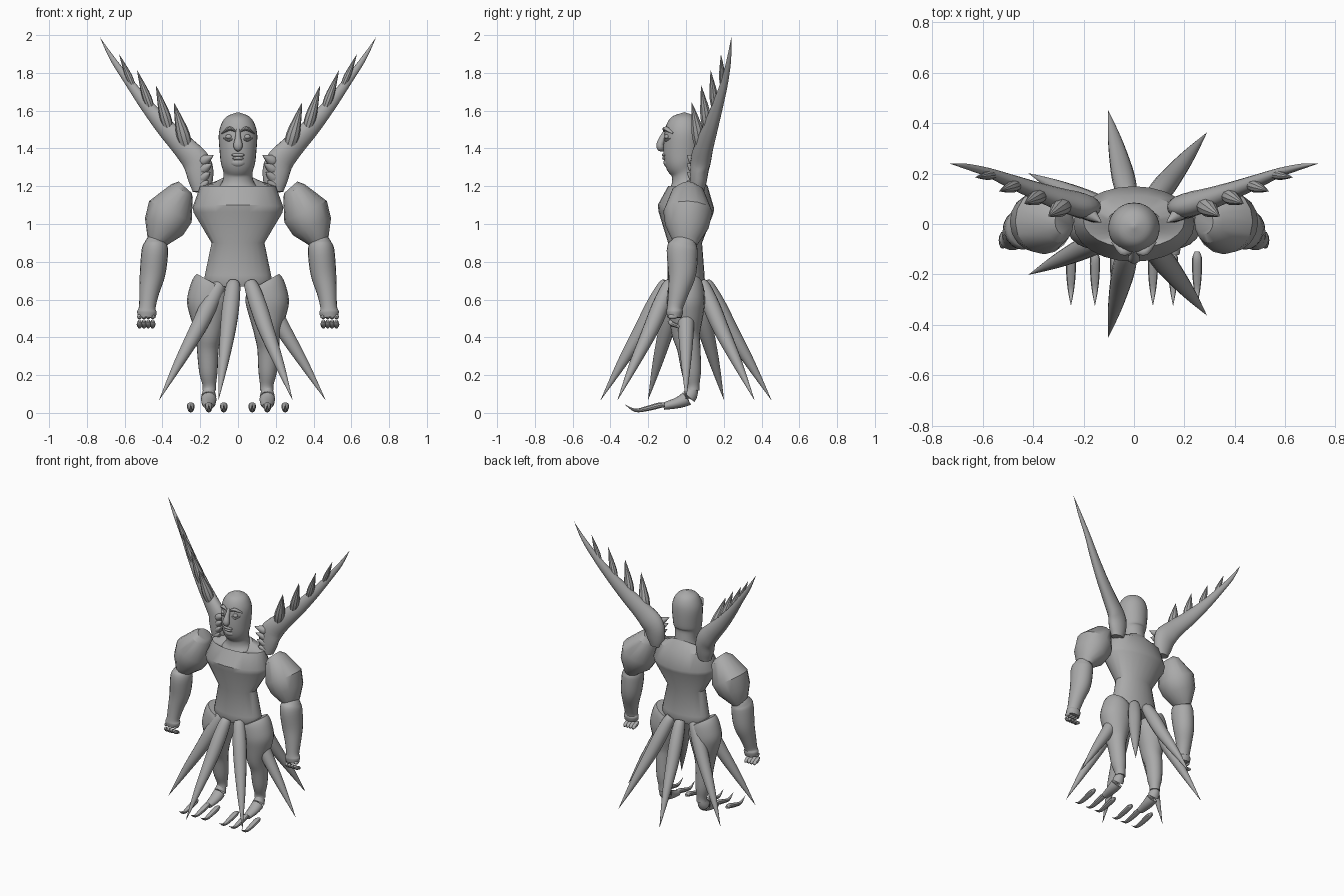
import bpy
import bmesh
import math
from mathutils import Vector

default_cube = bpy.data.objects.get("Cube")
if default_cube:
    bpy.data.objects.remove(default_cube, do_unlink=True)

grey = bpy.data.materials.new("stone grey")
grey.use_nodes = True
grey.diffuse_color = (.4, .4, .4, 1)
grey.node_tree.nodes["Principled BSDF"].inputs["Base Color"].default_value = grey.diffuse_color

ACROSS = Vector((0, 1, 0))
UP = Vector((0, 0, 1))
parts = []


def finish(name, bm):
    """Turn a bmesh into a named grey object."""
    bmesh.ops.remove_doubles(bm, verts=bm.verts, dist=.0002)
    bmesh.ops.recalc_face_normals(bm, faces=bm.faces)
    mesh = bpy.data.meshes.new(name)
    bm.to_mesh(mesh)
    bm.free()
    mesh.materials.append(grey)
    part = bpy.data.objects.new(name, mesh)
    bpy.context.collection.objects.link(part)
    parts.append(part)
    return part


def smooth_rings(rings, steps):
    """Catmull-Rom interpolation of whole rings."""
    result = []
    for i in range(len(rings) - 1):
        before, start = rings[max(i - 1, 0)], rings[i]
        end, after = rings[i + 1], rings[min(i + 2, len(rings) - 1)]
        for k in range(steps):
            t = k / steps
            result.append((start * 2 + (end - before) * t
                           + (before * 2 - start * 5 + end * 4 - after) * t ** 2
                           + (start * 3 - before - end * 3 + after) * t ** 3) / 2)
    return result + [rings[-1]]


def loft(name, rings, sides=20, hint=ACROSS, steps=4, mirror=1):
    """Skin elliptical rings (x, y, z, half width, half depth) along their path."""
    rings = [Vector(r) for r in rings]
    if steps > 1:
        rings = smooth_rings(rings, steps)
    centres = [Vector((r[0] * mirror, r[1], r[2])) for r in rings]
    bm = bmesh.new()
    loops = []
    for i, ring in enumerate(rings):
        tangent = (centres[min(i + 1, len(rings) - 1)] - centres[max(i - 1, 0)]).normalized()
        depth = (hint - tangent * hint.dot(tangent)).normalized()
        width = depth.cross(tangent)
        loops.append([])
        for k in range(sides):
            angle = math.tau * k / sides
            offset = (width * math.cos(angle) * max(ring[3], 0)
                      + depth * math.sin(angle) * max(ring[4], 0))
            loops[-1].append(bm.verts.new(centres[i] + offset))
    for low, high in zip(loops, loops[1:]):
        for k in range(sides):
            n = (k + 1) % sides
            bm.faces.new((low[k], low[n], high[n], high[k]))
    bm.faces.new(loops[0])
    bm.faces.new(loops[-1])
    return finish(name, bm)


def spike(name, base, tip, radius, mirror=1, hint=ACROSS):
    """A slender horn from base to tip, fullest near the base."""
    base, tip = Vector(base), Vector(tip)
    rings = [(*base.lerp(tip, t), radius * f, radius * f)
             for t, f in ((0, .8), (.3, 1), (.7, .5), (1, 0))]
    return loft(name, rings, 10, hint, 3, mirror)


def ball(name, centre, size, mirror=1):
    bm = bmesh.new()
    bmesh.ops.create_uvsphere(bm, u_segments=16, v_segments=10, radius=1)
    for v in bm.verts:
        v.co = Vector((v.co.x * size[0] + centre[0] * mirror,
                       v.co.y * size[1] + centre[1], v.co.z * size[2] + centre[2]))
    return finish(name, bm)


# Torso: flat-topped chest tapering to the waist, flaring to the hips
loft("torso", [(0, 0, .67, .165, .09), (0, 0, .7, .18, .1), (0, 0, .73, .175, .098),
               (0, -.005, .9, .14, .09), (0, 0, 1.06, .235, .145), (0, 0, 1.09, .24, .15),
               (0, .01, 1.2, .2, .105), (0, 0, 1.215, .11, .08)], 24, steps=1)

# Head and neck
loft("head", [(0, 0, 1.18, .12, .09), (0, 0, 1.22, .085, .075), (0, -.005, 1.27, .077, .073),
              (0, -.02, 1.32, .09, .09), (0, -.02, 1.37, .096, .1), (0, -.015, 1.47, .102, .1),
              (0, -.012, 1.53, .088, .088), (0, -.01, 1.57, .058, .058),
              (0, -.01, 1.592, 0, 0)], 28)
loft("nose", [(0, -.1, 1.5, .012, .012), (0, -.12, 1.46, .015, .018),
              (0, -.137, 1.42, .024, .02), (0, -.13, 1.4, .02, .02),
              (0, -.115, 1.385, 0, 0)], 14)
ball("upper_lip", (0, -.112, 1.365), (.036, .016, .01))
ball("lower_lip", (0, -.11, 1.348), (.03, .016, .01))
ball("chin", (0, -.095, 1.325), (.04, .024, .025))

for side, s in (("left", 1), ("right", -1)):
    # Face details
    ball(side + "_eye", (.048, -.1, 1.462), (.018, .014, .013), s)
    loft(side + "_brow", [(.012, -.112, 1.49, .004, .006), (.045, -.107, 1.505, .011, .017),
                          (.085, -.07, 1.48, .004, .006)], 10, mirror=s)
    loft(side + "_lower_lid", [(.022, -.108, 1.455, .003, .004), (.048, -.105, 1.442, .006, .01),
                               (.076, -.08, 1.455, .003, .004)], 10, mirror=s)

    # Shoulder pad and forearm
    loft(side + "_shoulder", [(.28, .01, 1.195, .045, .05), (.296, .01, 1.177, .066, .085),
                              (.358, .01, 1.065, .126, .13), (.392, .005, .985, .11, .115),
                              (.425, 0, .915, .06, .075), (.432, 0, .89, .045, .06)],
         16, steps=1, mirror=s)
    loft(side + "_forearm", [(.437, -.015, .935, .035, .045), (.438, -.015, .905, .055, .068),
                             (.44, -.02, .86, .07, .082), (.452, -.02, .74, .068, .074),
                             (.47, -.04, .64, .053, .055), (.48, -.058, .56, .044, .042),
                             (.482, -.06, .535, .052, .044), (.484, -.062, .505, .046, .038)],
         20, mirror=s)

    # Knuckles and the curled fingers below them
    for i in range(4):
        x = .452 + i * .023
        ball(f"{side}_knuckle_{i}", (x, -.07, .51), (.013, .025, .014), s)
        loft(f"{side}_finger_{i}", [(x, -.09, .488, .009, .01), (x, -.075, .472, .015, .014),
                                    (x, -.05, .462, .014, .012), (x, -.035, .452, .007, .007)],
             10, UP, 2, s)

    # Hip pod, leg, and foot
    loft(side + "_leg", [(.135, 0, .69, .095, .085), (.148, 0, .66, .105, .095),
                         (.155, 0, .59, .115, .1), (.156, 0, .52, .1, .092),
                         (.155, 0, .42, .07, .075), (.16, .015, .34, .058, .062),
                         (.157, .028, .22, .049, .052), (.152, .036, .15, .036, .036),
                         (.152, .036, .12, .036, .036)], 20, mirror=s)
    loft(side + "_foot", [(.155, .035, .13, .028, .03), (.155, .015, .085, .04, .04),
                          (.155, -.04, .055, .038, .03), (.155, -.12, .035, .026, .019)],
         16, UP + ACROSS, mirror=s)

    # Three upturned claws per foot
    for i, x in enumerate((.075, .155, .25)):
        loft(f"{side}_claw_{i}", [(x, -.11, .042, .01, .01), (x, -.14, .04, .02, .016),
                                  (x, -.21, .022, .018, .014), (x, -.27, .014, .011, .009),
                                  (x, -.325, .045, 0, 0)], 10, UP, mirror=s)

    # Wing arm, tilted so that its feathered edge leans forward
    loft(side + "_wing", [(.195, .06, 1.17, .045, .035), (.197, .065, 1.23, .065, .045),
                          (.215, .075, 1.32, .076, .05), (.285, .095, 1.405, .064, .045),
                          (.385, .13, 1.51, .05, .036), (.49, .17, 1.635, .035, .027),
                          (.58, .205, 1.755, .023, .018), (.665, .228, 1.875, .014, .011),
                          (.732, .24, 1.99, 0, 0)],
         18, ACROSS + UP / 2, mirror=s)

    # Feathers along the upper edge, shrinking towards the tip
    feathers = [((.27, .08, 1.4), (.34, .03, 1.645)), ((.365, .115, 1.5), (.435, .08, 1.735)),
                ((.46, .155, 1.61), (.535, .13, 1.815)), ((.555, .195, 1.73), (.63, .185, 1.9))]
    for i, (base, tip) in enumerate(feathers):
        spike(f"{side}_feather_{i}", base, tip, .036 - i * .006, s)

    # Jagged teeth on the inner root of the wing
    for i in range(4):
        z = 1.21 + i * .045
        spike(f"{side}_root_tooth_{i}", (.2, .06, z - .02), (.155 - i * .009, .005, z + .02),
              .03, s, UP)

# Skirt: seven long spikes fanned around the hips
for i in range(7):
    angle = math.tau * i / 7
    c, d = math.cos(angle), math.sin(angle)
    profile = [(.1, .69, .03), (.12, .66, .04), (.175, .56, .046), (.24, .44, .042),
               (.35, .26, .026), (.465, .065, 0)]
    loft(f"skirt_spike_{i}", [(r * c, r * d, z, w, w) for r, z, w in profile], 14, UP)

# Smooth shading with the hard creases kept
bpy.ops.object.select_all(action="DESELECT")
for part in parts:
    part.select_set(True)
bpy.context.view_layer.objects.active = parts[0]
bpy.ops.object.shade_smooth_by_angle(angle=math.radians(35))
